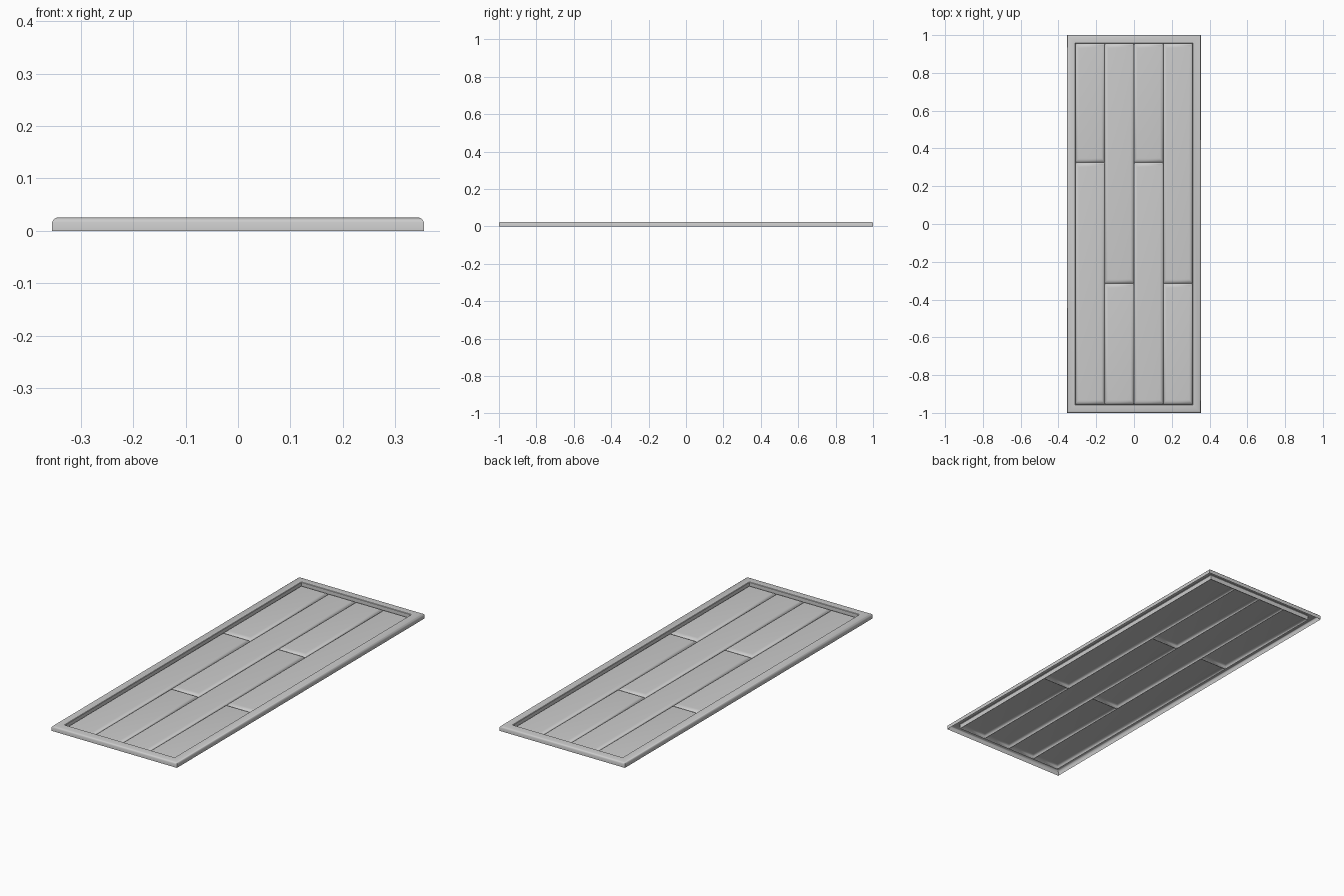
import bpy, bmesh, math

if "Cube" in bpy.data.objects:
    bpy.data.objects.remove(bpy.data.objects["Cube"])

HX, HY = 0.355, 1.0      # outer half size
RIM = 0.045              # frame width
IX, IY = HX - RIM, HY - RIM


def ring_shell(name, x0, x1, y0, y1, profile, cap, angle):
    """Sweep an (inset, z) profile round a rectangle with mitred corners."""
    bm = bmesh.new()
    loops = []
    for p in profile:
        d, e, z = p if len(p) == 3 else (p[0], p[0], p[1])
        loops.append([bm.verts.new(c) for c in (
            (x0 + d, y0 + e, z), (x1 - d, y0 + e, z),
            (x1 - d, y1 - e, z), (x0 + d, y1 - e, z))])
    for a, b in zip(loops, loops[1:]):
        for i in range(4):
            j = (i + 1) % 4
            bm.faces.new((a[i], a[j], b[j], b[i]))
    if cap:
        bm.faces.new(loops[-1])
    mesh = bpy.data.meshes.new(name)
    bm.to_mesh(mesh)
    bm.free()
    ob = bpy.data.objects.new(name, mesh)
    bpy.context.collection.objects.link(ob)
    bpy.ops.object.select_all(action='DESELECT')
    ob.select_set(True)
    bpy.context.view_layer.objects.active = ob
    bpy.ops.object.shade_smooth_by_angle(angle=math.radians(angle))
    return ob


# Raised rim: open-bottomed channel with a rounded outer edge
ring_shell("frame", -HX, HX, -HY, HY,
           [(0, 0), (0, 0.016), (0.002, 0.0205), (0.005, 0.0235), (0.009, 0.025),
            (RIM - 0.002, 0.025), (RIM, 0.023), (RIM, 0)], False, 35)

# Staggered planks: shallow shells with softened edges (x inset, y inset, z)
PLANK = [(0, 0, 0), (0.005, 0.008, 0.009), (0.010, 0.016, 0.0125), (0.018, 0.024, 0.0135)]
width = 2 * IX / 4
for col in range(4):
    x0 = -IX + col * width
    joint = 0.325 if col % 2 == 0 else -0.325 + 0.01
    for part, (y0, y1) in enumerate(((-IY, joint), (joint, IY))):
        ring_shell(f"plank_{col + 1}_{part + 1}", x0, x0 + width, y0, y1, PLANK, True, 50)
